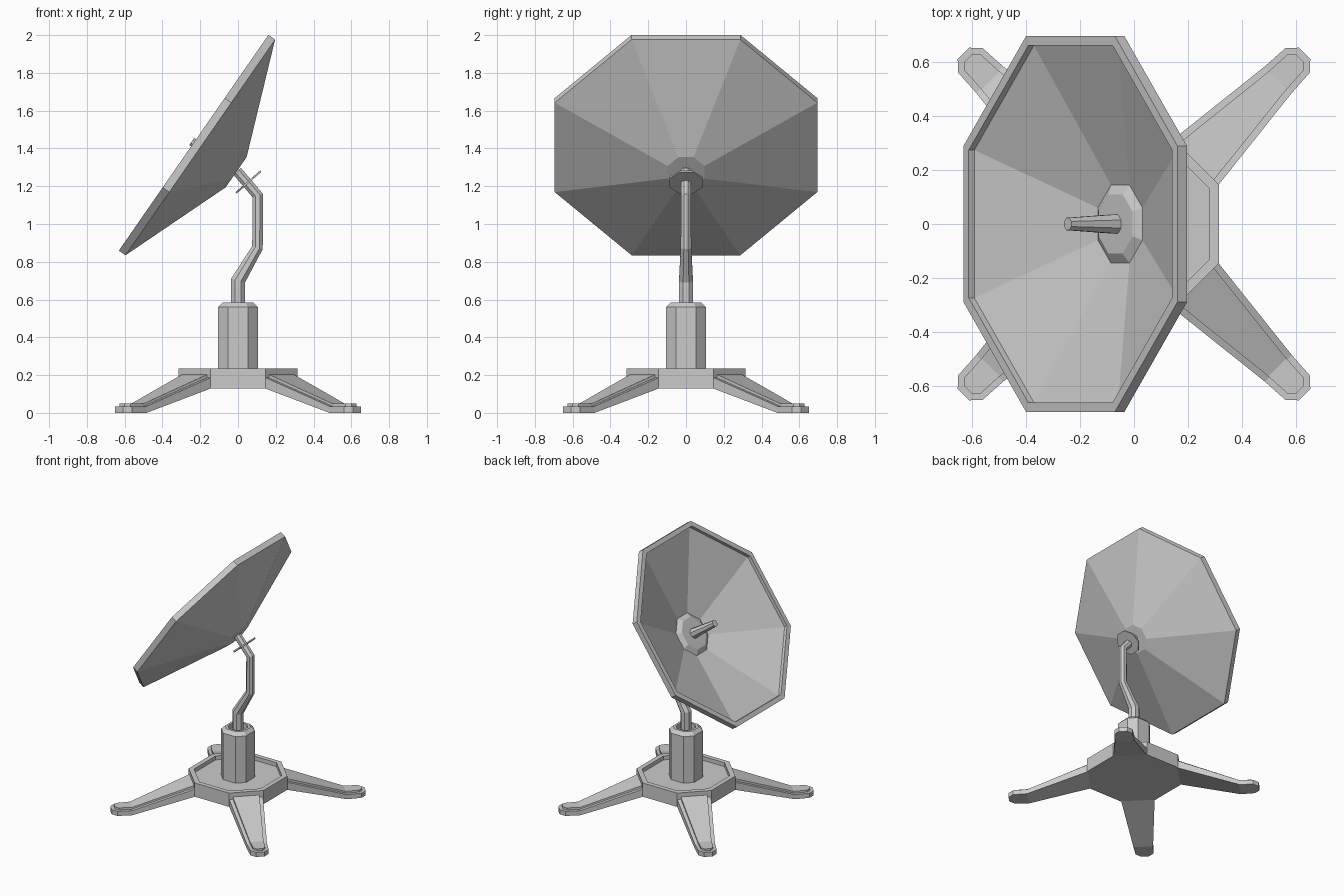
import bpy, math
from mathutils import Vector, Matrix

if "Cube" in bpy.data.objects:
    bpy.data.objects.remove(bpy.data.objects["Cube"])

REG = math.tan(math.pi / 8)   # half-edge / apothem of a regular octagon


def octagon(a, ratio=REG):
    h = a * ratio
    return [(a, -h), (a, h), (h, a), (-h, a), (-a, h), (-a, -h), (-h, -a), (h, -a)]


def loft(name, rings, matrix=Matrix()):
    """Skin a list of equal-length point rings and cap both ends."""
    n = len(rings[0])
    verts = [matrix @ Vector(p) for r in rings for p in r]
    faces = [tuple(range(n))[::-1], tuple(range(len(verts) - n, len(verts)))]
    for i in range(len(rings) - 1):
        for j in range(n):
            k = (j + 1) % n
            faces.append((i * n + j, i * n + k, (i + 1) * n + k, (i + 1) * n + j))
    mesh = bpy.data.meshes.new(name)
    mesh.from_pydata(verts, [], faces)
    obj = bpy.data.objects.new(name, mesh)
    bpy.context.collection.objects.link(obj)
    return obj


def lathe(name, profile, matrix=Matrix(), ratio=REG):
    """Eight-sided turned part from (apothem, height) pairs."""
    return loft(name, [[(x, y, z) for x, y in octagon(a, ratio)] for a, z in profile], matrix)


def frame(origin, axis):
    """Local z along axis (in the xz plane), local y along world y."""
    z = Vector(axis).normalized()
    y = Vector((0, 1, 0))
    x = y.cross(z)
    m = Matrix((x, y, z)).transposed().to_4x4()
    return Matrix.Translation(origin) @ m


# base tray with raised lip
lathe("base_tray", [(.315, .13), (.315, .235), (.28, .235), (.28, .205)], ratio=.46)

# four splayed legs, each with a raised inset panel; sections are (r, half width, bottom, top)
sections = [(.32, .119, .13, .188), (.755, .07, 0, .035), (.856, .064, 0, .035), (.892, .03, 0, .035)]
panel = [(.32, .094, .17, .205), (.75, .047, .02, .05), (.845, .042, .02, .05), (.868, .02, .02, .05)]
for i in range(4):
    turn = Matrix.Rotation(math.radians(45 + 90 * i), 4, 'Z')
    for part, secs in (("leg", sections), ("leg_panel", panel)):
        rings = [[(r, -w, b), (r, w, b), (r, w, t), (r, -w, t)] for r, w, b, t in secs]
        loft(f"{part}_{i + 1}", rings, turn)

# hollow-topped pillar
lathe("pillar", [(.105, .2), (.105, .56), (.08, .585), (.062, .585), (.062, .55)], ratio=.5)

# bent arm: mitred octagonal sweep, points are (x, z, apothem)
path = [(0, .54, .037), (0, .70, .037), (.103, .875, .028), (.105, 1.15, .027), (-.005, 1.28, .027)]
rings = []
for i, (x, z, a) in enumerate(path):
    here = Vector((x, 0, z))
    dirs = [(Vector((q[0], 0, q[1])) - Vector((p[0], 0, p[1]))).normalized()
            for p, q in zip(path, path[1:])][max(0, i - 1):i + 1]
    tangent = sum(dirs, Vector()).normalized()
    stretch = 1 / tangent.dot(dirs[0])
    m = frame(here, tangent)
    rings.append([m @ Vector((u * stretch, v, 0)) for u, v in octagon(a)])
loft("arm", rings)

# thin collar plate near the arm end
lathe("arm_collar", [(.087, -.005), (.087, .005)], frame((.055, 0, 1.222), (-.66, 0, .75)))

# dish, boss and feed share one tilted frame, z = 0 at the rim plane
dish = frame((-.235, 0, 1.43), (-.822, 0, .57))
lathe("dish", [(.097, -.274), (.695, -.043), (.695, 0), (.66, 0), (.66, -.025), (.1, -.241)], dish)
lathe("dish_boss", [(.145, -.24), (.145, -.224), (.11, -.203)], dish)
lathe("feed_horn", [(.037, -.22), (.023, .012)], dish)
